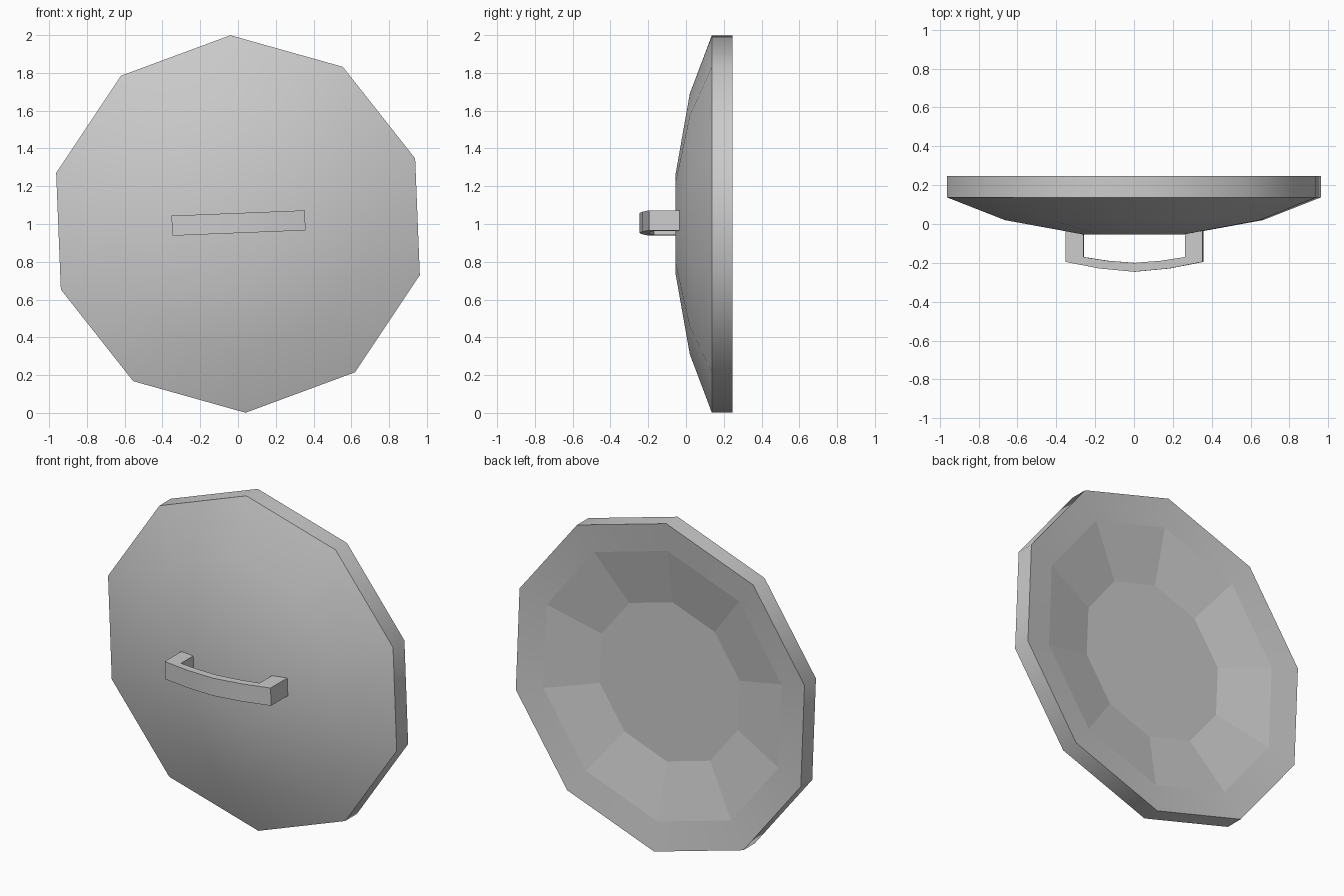
import bpy, bmesh, math

if "Cube" in bpy.data.objects:
    bpy.data.objects.remove(bpy.data.objects["Cube"])

TILT = math.radians(2.3)
SIDES = 10


def finish(name, bm, angle):
    bmesh.ops.recalc_face_normals(bm, faces=bm.faces)
    mesh = bpy.data.meshes.new(name)
    bm.to_mesh(mesh)
    bm.free()
    ob = bpy.data.objects.new(name, mesh)
    bpy.context.collection.objects.link(ob)
    bpy.ops.object.select_all(action='DESELECT')
    ob.select_set(True)
    bpy.context.view_layer.objects.active = ob
    bpy.ops.object.shade_smooth_by_angle(angle=math.radians(angle))
    # the whole shield is turned slightly about its own axis
    ob.location = (0, 0, 1)
    ob.rotation_euler = (0, -TILT, 0)
    return ob


# Shield dish: rings of (radius, y) from front boss over the rim to the back floor
profile = [(0.265, -0.055), (0.69, 0.02), (1.0, 0.137), (1.0, 0.246),
           (0.825, 0.224), (0.485, 0.155)]
bm = bmesh.new()
rings = []
for r, y in profile:
    rings.append([bm.verts.new((r * math.cos(math.pi / 2 + k * math.tau / SIDES), y,
                                r * math.sin(math.pi / 2 + k * math.tau / SIDES)))
                  for k in range(SIDES)])
for a, b in zip(rings, rings[1:]):
    for k in range(SIDES):
        j = (k + 1) % SIDES
        bm.faces.new((a[k], a[j], b[j], b[k]))
bm.faces.new(rings[0])
bm.faces.new(rings[-1])
dish = finish("shield_dish", bm, 40)

# Faceted hollow on the back stays flat shaded
for p in dish.data.polygons:
    rs = [math.hypot(dish.data.vertices[v].co.x, dish.data.vertices[v].co.z) for v in p.vertices]
    if p.normal.y > 0.3 and max(rs) < 0.9:
        p.use_smooth = False

# Handle: bowed grip with two legs, as one outline extruded vertically
right = [(0.353, 0.0), (0.353, -0.195), (0.18, -0.229)]
inner = [(0.14, -0.189), (0.262, -0.17), (0.262, 0.0)]
outline = (right + [(0.0, -0.246)] + [(-x, y) for x, y in reversed(right)]
           + [(-x, y) for x, y in reversed(inner)] + [(0.0, -0.2)] + inner)
bm = bmesh.new()
face = bm.faces.new([bm.verts.new((x + 0.003, y, -0.048)) for x, y in outline])
ext = bmesh.ops.extrude_face_region(bm, geom=[face])
bmesh.ops.translate(bm, vec=(0, 0, 0.106),
                    verts=[v for v in ext["geom"] if isinstance(v, bmesh.types.BMVert)])
finish("handle", bm, 30)
